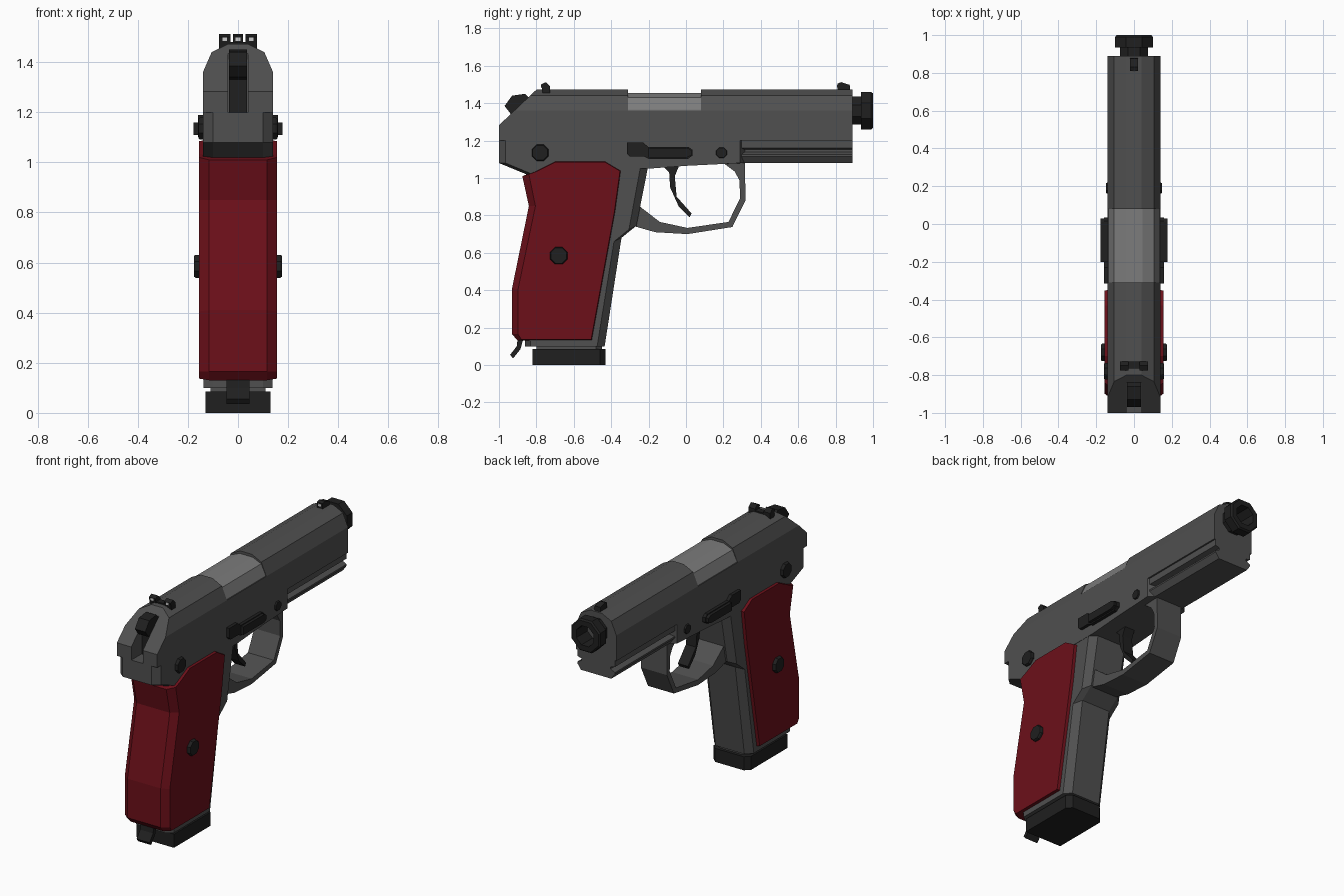
import bpy, bmesh, math
from mathutils import Vector

if "Cube" in bpy.data.objects:
    bpy.data.objects.remove(bpy.data.objects["Cube"])


def material(name, rgb):
    m = bpy.data.materials.new(name)
    m.diffuse_color = (*rgb, 1)
    m.use_nodes = True
    m.node_tree.nodes["Principled BSDF"].inputs["Base Color"].default_value = m.diffuse_color
    return m


STEEL = material("dark_steel", (0.08, 0.08, 0.08))
BLACK = material("black", (0.014, 0.014, 0.014))
BRIGHT = material("bright_steel", (0.2, 0.2, 0.2))
RED = material("red_grip", (0.15, 0.005, 0.01))
WHITE = material("sight_paint", (0.7, 0.7, 0.7))


def loft(name, rings, mat, mirror=False, cut=None):
    """Skin equal-length rings and cap both ends."""
    bm = bmesh.new()
    vs = [[bm.verts.new(p) for p in r] for r in rings]
    n = len(vs[0])
    for a, b in zip(vs, vs[1:]):
        for i in range(n):
            j = (i + 1) % n
            bm.faces.new((a[i], a[j], b[j], b[i]))
    bm.faces.new(vs[0])
    bm.faces.new(vs[-1])
    if cut:
        res = bmesh.ops.bisect_plane(bm, geom=bm.verts[:] + bm.edges[:] + bm.faces[:],
                                     plane_co=cut[0], plane_no=cut[1], clear_outer=True)
        edges = [e for e in res["geom_cut"] if isinstance(e, bmesh.types.BMEdge)]
        bmesh.ops.contextual_create(bm, geom=edges)
    bmesh.ops.recalc_face_normals(bm, faces=bm.faces[:])
    me = bpy.data.meshes.new(name)
    bm.to_mesh(me)
    bm.free()
    me.materials.append(mat)
    ob = bpy.data.objects.new(name, me)
    bpy.context.collection.objects.link(ob)
    if mirror:
        ob.modifiers.new("mirror", "MIRROR").use_bisect_axis[0] = False
    return ob


def side(name, layers, mat, mirror=False):
    """Stack (x, [(y, z)...]) layers across the width."""
    return loft(name, [[(x, y, z) for y, z in pts] for x, pts in layers], mat, mirror)


def plate(name, half, pts, mat):
    return side(name, [(-half, pts), (half, pts)], mat)


def chamfered(name, inner_x, full, outer_x, inset, mat):
    """Symmetric body: full outline in the middle, inset outline on both flanks."""
    return side(name, [(-outer_x, inset), (-inner_x, full), (inner_x, full), (outer_x, inset)], mat)


def along(name, half, y0, y1, mat, cut=None):
    """Symmetric xz half-section extruded along y."""
    sec = half + [(-x, z) for x, z in reversed(half)]
    return loft(name, [[(x, y, z) for x, z in sec] for y in (y0, y1)], mat, cut=cut)


def box(name, x0, x1, y0, y1, z0, z1, mat, mirror=False):
    pts = [(y0, z0), (y1, z0), (y1, z1), (y0, z1)]
    return side(name, [(x0, pts), (x1, pts)], mat, mirror)


def circle(y, z, r, n=8):
    return [(y + r * math.cos(math.tau * (i + .5) / n), z + r * math.sin(math.tau * (i + .5) / n))
            for i in range(n)]


# Slide: full sections, low middle under the ejection port, split rear for the hammer slot
SLIDE = [(0.14, 1.2), (0.14, 1.36), (0.105, 1.44), (0.04, 1.472)]
rear_cut = (Vector((0, -0.8, 1.472)), Vector((0, -0.19, 0.2)))
along("slide_front", SLIDE, 0.08, 0.89, STEEL)
along("slide_middle", SLIDE[:2], -0.31, 0.08, STEEL)
along("slide_rear", SLIDE, -0.84, -0.31, STEEL, rear_cut)
cheek = [(0.04, 1.2)] + SLIDE
loft("slide_rear_cheek", [[(x, y, z) for x, z in cheek] for y in (-1.0, -0.84)],
     STEEL, True, rear_cut)
along("chamber_block", [(0.136, 1.355), (0.136, 1.365), (0.105, 1.43), (0.045, 1.455)],
      -0.312, 0.082, BRIGHT)

# Barrel muzzle with hollow bore
rings = [(0.075, 0.88), (0.075, 0.935), (0.1, 0.935), (0.1, 0.99), (0.092, 1.0),
         (0.06, 1.0), (0.06, 0.84)]
loft("muzzle", [[(a, y, b) for a, b in circle(0, 1.36, r / math.cos(math.pi / 8))]
                for r, y in rings], BLACK)

# Hammer
plate("hammer", 0.036, [(-0.97, 1.385), (-0.93, 1.44), (-0.86, 1.45), (-0.84, 1.43),
                        (-0.84, 1.2), (-0.9, 1.2), (-0.9, 1.33), (-0.935, 1.34)], BLACK)

# Sights
box("rear_sight_base", -0.075, 0.075, -0.765, -0.727, 1.45, 1.48, BLACK)
post = [(-0.765, 1.45), (-0.775, 1.5), (-0.75, 1.512), (-0.727, 1.49), (-0.727, 1.45)]
side("rear_sight_post", [(0.03, post), (0.075, post)], BLACK, True)
box("rear_sight_dot", 0.043, 0.062, -0.776, -0.765, 1.484, 1.498, WHITE, True)
plate("front_sight", 0.02, [(0.81, 1.46), (0.81, 1.505), (0.83, 1.512), (0.875, 1.498),
                            (0.88, 1.46)], BLACK)
box("front_sight_dot", -0.009, 0.009, 0.807, 0.82, 1.484, 1.498, WHITE)

# Upper frame
full = [(-1, 1.2), (-1, 1.08), (-0.83, 1.01), (-0.7, 1.05), (-0.2, 1.05), (0, 1.065),
        (0.2, 1.075), (0.315, 1.08), (0.315, 1.2)]
inset = [(-0.965, 1.2), (-0.965, 1.08), (-0.82, 1.02)] + full[3:7] + [(0.29, 1.08), (0.29, 1.2)]
chamfered("frame", 0.1, full, 0.14, inset, STEEL)

# Accessory rail with side groove
along("dust_cover_rail", [(0.105, 1.08), (0.13, 1.115), (0.13, 1.125), (0.1, 1.14),
                          (0.1, 1.152), (0.13, 1.16), (0.13, 1.2)], 0.28, 0.89, STEEL)

# Grip frame
full = [(-0.78, 1.1), (-0.2, 1.1), (-0.205, 1.05), (-0.265, 0.745), (-0.345, 0.68),
        (-0.435, 0.1), (-0.86, 0.1), (-0.86, 0.4), (-0.76, 0.85)]
inset = full[:1] + [(y - 0.04, z - (0.02 if 0.6 < z < 0.8 else 0)) for y, z in full[1:6]] \
    + [(-0.83, 0.1)] + full[7:]
chamfered("grip_frame", 0.1, full, 0.138, inset, STEEL)

# Red wraparound grip
full = [(-0.875, 1.01), (-0.82, 1.03), (-0.7, 1.09), (-0.43, 1.09), (-0.345, 1.04),
        (-0.375, 0.82), (-0.5, 0.13), (-0.9, 0.13), (-0.93, 0.165), (-0.93, 0.41), (-0.84, 0.85)]
inset = [(-0.84, 1.02), (-0.8, 1.035), (-0.7, 1.085), (-0.433, 1.085), (-0.353, 1.037),
         (-0.383, 0.82), (-0.507, 0.137), (-0.88, 0.137), (-0.898, 0.165), (-0.898, 0.405),
         (-0.805, 0.85)]
chamfered("grip_panels", 0.115, full, 0.156, inset, RED)

# Trigger guard and trigger
outer = [(0.315, 1.1), (0.318, 0.88), (0.248, 0.738), (0.008, 0.7), (-0.163, 0.71), (-0.27, 0.74)]
inner = [(-0.25, 0.85), (-0.14, 0.765), (0.008, 0.733), (0.227, 0.765), (0.29, 0.893),
         (0.285, 0.99), (0.26, 1.035), (0.2, 1.08)]
plate("trigger_guard", 0.09, outer + inner, STEEL)
plate("trigger", 0.035, [(-0.13, 1.07), (-0.035, 1.07), (-0.06, 1.01), (-0.05, 0.9), (0.03, 0.81),
                         (0.02, 0.79), (-0.04, 0.85), (-0.085, 0.95), (-0.09, 1.03)], BLACK)

# Magazine base
for name, w, y0, y1, z0, z1, mat in (("magazine_base", 0.13, -0.82, -0.43, 0, 0.085, BLACK),
                                     ("magazine_neck", 0.11, -0.8, -0.45, 0.08, 0.11, STEEL)):
    c = 0.03
    o = [(-w, y0), (w, y0), (w, y1 - c), (w - c, y1), (c - w, y1), (-w, y1 - c)]
    loft(name, [[(x, y, z) for x, y in o] for z in (z0, z1)], mat)

# Heel catch
plate("magazine_catch", 0.045, [(-0.87, 0.14), (-0.9, 0.14), (-0.905, 0.1), (-0.94, 0.055),
                                (-0.925, 0.035), (-0.885, 0.085)], BLACK)

# Controls and pins on both flanks
lever = [(-0.315, 1.13), (-0.3, 1.115), (-0.225, 1.115), (-0.2, 1.102), (0.01, 1.102),
         (0.035, 1.12), (0.035, 1.15), (0.015, 1.165), (-0.2, 1.165), (-0.23, 1.19), (-0.315, 1.19)]
side("slide_stop", [(0.13, lever), (0.16, lever)], BLACK, True)
pad = [(-0.2, 1.11), (0.005, 1.11), (0.03, 1.122), (0.03, 1.148), (0.01, 1.16), (-0.2, 1.16)]
side("slide_stop_pad", [(0.155, pad), (0.178, pad)], BLACK, True)
for name, y, z, r, x in (("frame_pin", -0.78, 1.135, 0.048, 0.158),
                         ("takedown_pin", 0.19, 1.135, 0.031, 0.149),
                         ("grip_screw", -0.68, 0.585, 0.05, 0.176)):
    side(name, [(0.12, circle(y, z, r)), (x - 0.008, circle(y, z, r)),
                (x, circle(y, z, r * 0.9))], BLACK, True)
